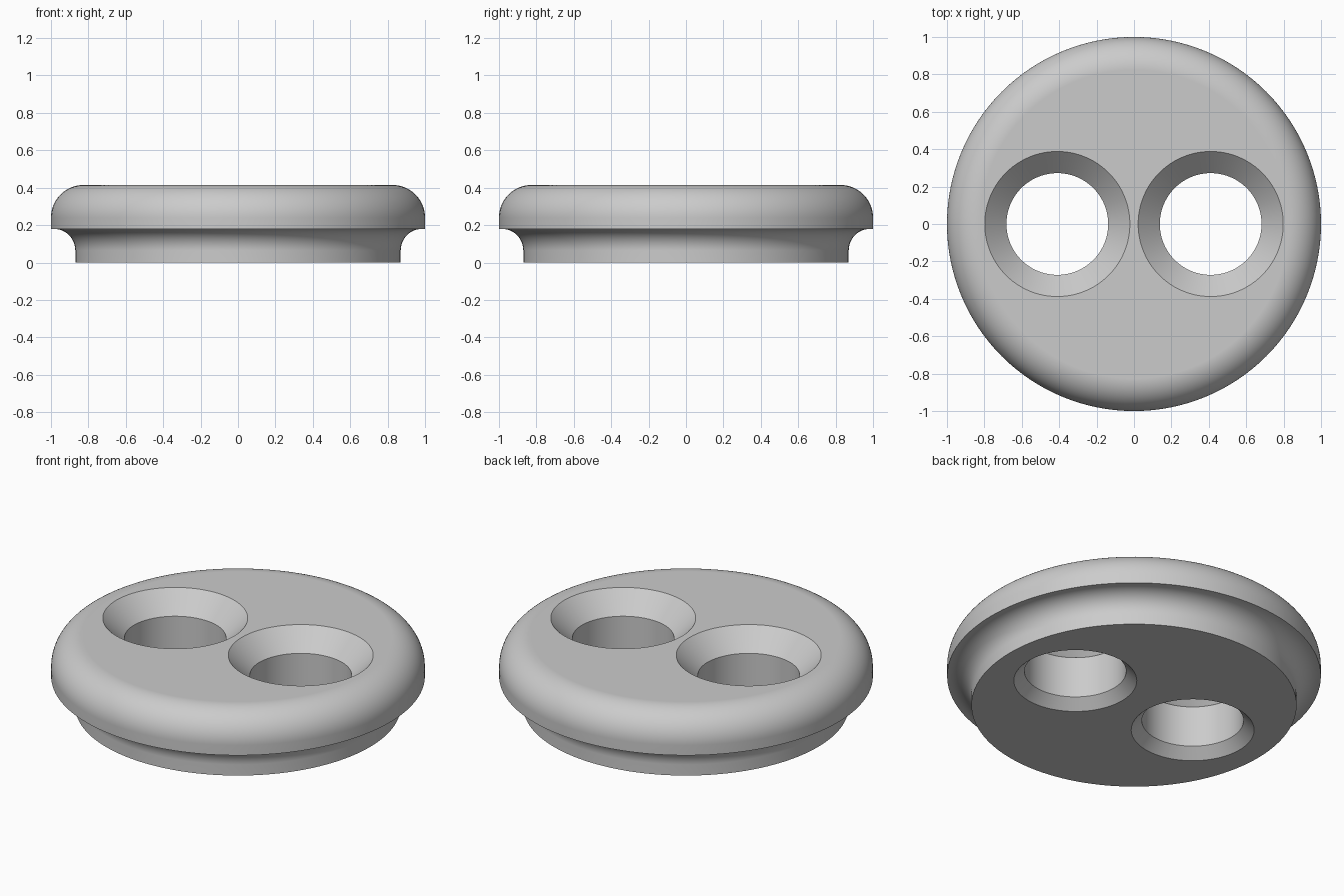
import bpy
import bmesh
from math import cos, sin, pi, radians

default = bpy.data.objects.get("Cube")
if default:
    bpy.data.objects.remove(default, do_unlink=True)

# Single plain grey
grey = bpy.data.materials.new("plain_grey")
grey.use_nodes = True
colour = (0.6, 0.6, 0.6, 1)
grey.diffuse_color = colour
grey.node_tree.nodes["Principled BSDF"].inputs["Base Color"].default_value = colour


def arc(cx, cz, r, start, end, steps):
    """Points along a circular arc, angles in degrees."""
    angles = [radians(start + (end - start) * i / steps) for i in range(steps + 1)]
    return [(cx + r * cos(a), cz + r * sin(a)) for a in angles]


def turned(name, profile, segments, x=0):
    """Solid of revolution about z from (radius, height) points, bottom to top."""
    bm = bmesh.new()
    rings = []
    for r, z in profile:
        rings.append([bm.verts.new((r * cos(2 * pi * i / segments),
                                    r * sin(2 * pi * i / segments), z))
                      for i in range(segments)])
    for low, high in zip(rings, rings[1:]):
        for i in range(segments):
            j = (i + 1) % segments
            bm.faces.new((low[i], low[j], high[j], high[i]))
    bm.faces.new(rings[0][::-1])
    bm.faces.new(rings[-1])
    mesh = bpy.data.meshes.new(name)
    bm.to_mesh(mesh)
    bm.free()
    mesh.materials.append(grey)
    obj = bpy.data.objects.new(name, mesh)
    obj.location.x = x
    bpy.context.collection.objects.link(obj)
    return obj


# Round body: narrow foot, concave neck, small ledge, rounded upper rim
height, rim, neck = 0.415, 0.175, 0.115
body_profile = [(0.87, 0)]
body_profile += arc(0.985, 0.065, neck, 180, 90, 12)
body_profile += [(1, 0.18)]
body_profile += arc(1 - rim, height - rim, rim, 0, 90, 16)
body = turned("round_body", body_profile, 128)

# Two through holes, countersunk at both ends
bore, lower, upper, over = 0.272, 0.057, 0.116, 0.05
hole_profile = [(bore + lower + over, -over), (bore, lower),
                (bore, height - upper), (bore + upper + over, height + over)]
bpy.context.view_layer.objects.active = body
for side, x in (("left", 0.41), ("right", -0.41)):
    cutter = turned(side + "_hole_cutter", hole_profile, 96, x)
    cutter.hide_render = True
    cut = body.modifiers.new(side + "_hole", "BOOLEAN")
    cut.operation = "DIFFERENCE"
    cut.solver = "EXACT"
    cut.object = cutter
    bpy.ops.object.modifier_apply(modifier=cut.name)
    bpy.data.objects.remove(cutter, do_unlink=True)

# Smooth curves with crisp edges; large flat faces stay flat
bpy.ops.object.select_all(action="DESELECT")
body.select_set(True)
bpy.ops.object.shade_smooth_by_angle(angle=radians(30))
weighted = body.modifiers.new("flat_caps", "WEIGHTED_NORMAL")
weighted.keep_sharp = True
